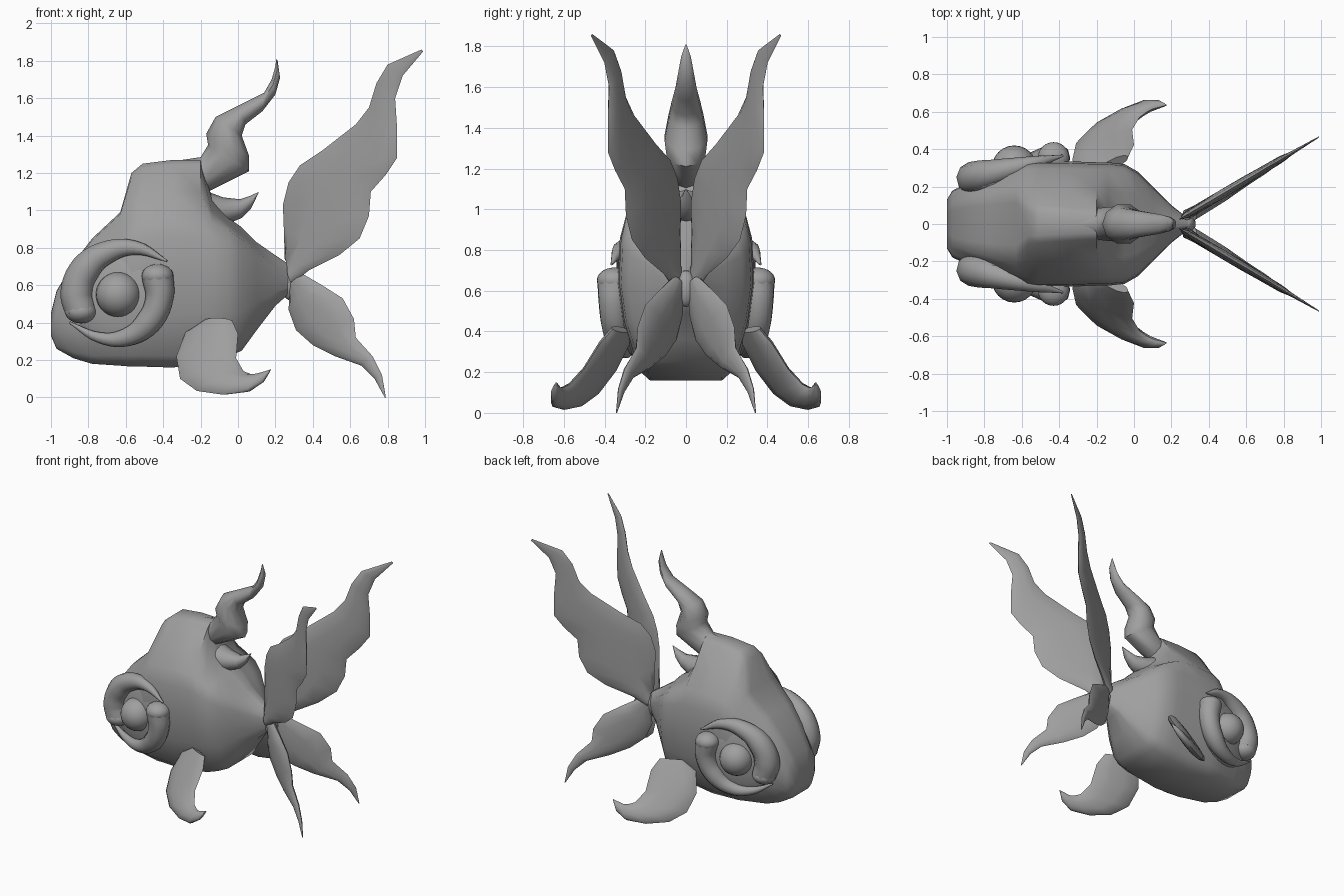
import bpy, bmesh, math
from mathutils import Vector

cube = bpy.data.objects.get("Cube")
if cube:
    bpy.data.objects.remove(cube, do_unlink=True)

grey = bpy.data.materials.new("plain grey")
grey.use_nodes = True
grey.diffuse_color = (0.35, 0.35, 0.35, 1)
shader = next(n for n in grey.node_tree.nodes if n.type == 'BSDF_PRINCIPLED')
shader.inputs["Base Color"].default_value = grey.diffuse_color


def finish(obj, angle=50):
    """Give the object its material and smooth shading."""
    obj.data.materials.clear()
    obj.data.materials.append(grey)
    bpy.ops.object.select_all(action='DESELECT')
    obj.select_set(True)
    bpy.context.view_layer.objects.active = obj
    bpy.ops.object.shade_smooth_by_angle(angle=math.radians(angle))
    return obj


def skin(name, rings):
    """Bridge a series of equal closed rings and cap both ends."""
    bm = bmesh.new()
    loops = [[bm.verts.new(p) for p in ring] for ring in rings]
    count = len(loops[0])
    for a, b in zip(loops, loops[1:]):
        for i in range(count):
            j = (i + 1) % count
            bm.faces.new((a[i], a[j], b[j], b[i]))
    bm.faces.new(loops[0])
    bm.faces.new(loops[-1])
    bmesh.ops.recalc_face_normals(bm, faces=bm.faces)
    mesh = bpy.data.meshes.new(name)
    bm.to_mesh(mesh)
    bm.free()
    obj = bpy.data.objects.new(name, mesh)
    bpy.context.collection.objects.link(obj)
    return finish(obj)


def fin(name, spans, plane=(0, 0, 0), side=1, sides=10):
    """Lens-shaped fin: spans are (edge x, z, other edge x, z, half thickness),
    laid on the slanted plane y = a + b*x + c*z."""
    a, b, c = plane
    normal = Vector((-b, 1, -c)).normalized()
    rings = []
    for x1, z1, x2, z2, thick in spans:
        p = Vector((x1, a + b * x1 + c * z1, z1))
        q = Vector((x2, a + b * x2 + c * z2, z2))
        ring = []
        for i in range(sides):
            t = math.tau * i / sides
            v = (p + q) / 2 + (p - q) / 2 * math.cos(t) + normal * thick * math.sin(t)
            ring.append((v.x, v.y * side, v.z))
        rings.append(ring)
    return skin(name, rings)


def eye_y(x):
    """Depth of the eye plane, which turns inward toward the snout."""
    return 0.3 + 0.25 * (x + 0.64)


def ball(name, x, y, z, scale, turn=0):
    bpy.ops.mesh.primitive_uv_sphere_add(segments=24, ring_count=14, radius=1,
                                         location=(x, y, z), rotation=(0, 0, turn))
    obj = bpy.context.object
    obj.name = name
    obj.scale = scale
    return finish(obj)


def swirl(name, points, side):
    """Tapering curl around the eye with a domed thick end."""
    curve = bpy.data.curves.new(name, 'CURVE')
    curve.dimensions = '3D'
    curve.bevel_depth = 1
    curve.bevel_resolution = 3
    curve.use_fill_caps = True
    spline = curve.splines.new('BEZIER')
    spline.resolution_u = 5
    spline.bezier_points.add(len(points) - 1)
    for bp, (x, z, r) in zip(spline.bezier_points, points):
        bp.co = (x, side * eye_y(x), z)
        bp.radius = r
        bp.handle_left_type = bp.handle_right_type = 'AUTO'
    obj = bpy.data.objects.new(name, curve)
    bpy.context.collection.objects.link(obj)
    bpy.ops.object.select_all(action='DESELECT')
    obj.select_set(True)
    bpy.context.view_layer.objects.active = obj
    bpy.ops.object.convert(target='MESH')
    finish(bpy.context.object)
    x, z, r = points[0]
    ball(name + "_end", x, side * eye_y(x), z, (r, r, r * 0.75))


# Body: x, belly z, shoulder z, back z, half width, back half width
stations = [
    (-1.0, .33, .40, .45, .13, .08), (-.97, .26, .50, .57, .18, .12),
    (-.88, .21, .62, .72, .22, .15), (-.78, .18, .73, .85, .26, .17),
    (-.63, .17, .86, .99, .31, .19), (-.57, .165, .92, 1.2, .33, .11),
    (-.51, .165, .94, 1.25, .335, .1), (-.35, .16, .95, 1.27, .335, .09),
    (-.2, .18, .95, 1.27, .33, .08), (-.14, .19, .93, 1.07, .33, .07),
    (-.05, .22, .89, .96, .32, .06), (.02, .25, .84, .91, .28, .05),
    (.1, .36, .78, .83, .2, .04), (.2, .49, .7, .76, .1, .03),
    (.29, .57, .65, .7, .03, .015),
]
rings = []
for x, low, shoulder, top, w, tw in stations:
    rise, crest = shoulder - low, top - shoulder
    half = [(0, low), (.53 * w, low), (.74 * w, low + .08 * rise),
            (.92 * w, low + .35 * rise), (w, low + .62 * rise),
            (.97 * w, low + .88 * rise), (.88 * w, shoulder + .06 * crest),
            ((w + tw) * .45, shoulder + .45 * crest),
            (tw, top - .08 * crest), (tw * .6, top), (0, top)]
    full = half + [(-y, z) for y, z in half[-2:0:-1]]
    rings.append([(x, y, z) for y, z in full])
skin("body", rings)

# Wavy crest on the back and the small spike behind it
fin("dorsal_crest", [
    (-.3, 1.27, -.3, 1.05, .07), (-.2, 1.285, -.16, 1.1, .09),
    (-.16, 1.35, .06, 1.21, .1), (-.17, 1.41, .06, 1.29, .11),
    (-.12, 1.5, .02, 1.4, .09), (0, 1.56, .04, 1.46, .075),
    (.14, 1.63, .13, 1.53, .055), (.18, 1.7, .2, 1.62, .04),
    (.2, 1.77, .225, 1.71, .025), (.205, 1.81, .212, 1.8, .004)])
fin("dorsal_spike", [
    (-.16, 1.1, -.12, .92, .1), (-.08, 1.07, -.05, .93, .08),
    (.01, 1.06, .02, .96, .05), (.07, 1.08, .07, 1.01, .03),
    (.112, 1.1, .108, 1.09, .004)])

upper_tail = [
    (.27, .7, .29, .61, .03), (.25, .74, .38, .68, .025),
    (.245, .9, .54, .76, .025), (.24, 1.03, .65, .85, .025),
    (.27, 1.15, .7, .97, .025), (.33, 1.24, .71, 1.1, .025),
    (.45, 1.32, .79, 1.19, .022), (.63, 1.46, .85, 1.28, .02),
    (.7, 1.55, .85, 1.45, .018), (.74, 1.68, .84, 1.6, .015),
    (.8, 1.78, .88, 1.72, .01), (.98, 1.86, .99, 1.85, .003)]
lower_tail = [
    (.28, .61, .33, .67, .03), (.27, .47, .45, .6, .03),
    (.31, .36, .56, .53, .03), (.4, .28, .62, .42, .025),
    (.52, .22, .63, .32, .022), (.66, .17, .72, .22, .018),
    (.73, .1, .77, .12, .012), (.785, 0, .79, 0, .003)]
side_fin = [
    (-.18, .41, -.03, .41, .03), (-.28, .35, 0, .34, .035),
    (-.33, .22, -.01, .21, .035), (-.31, .1, .03, .14, .035),
    (-.22, .035, .07, .125, .035), (-.08, .015, .1, .125, .03),
    (.05, .03, .13, .135, .025), (.13, .08, .16, .145, .015),
    (.17, .14, .175, .15, .004)]
upper_swirl = [
    (-.84, .46, .085), (-.86, .56, .09), (-.81, .69, .085),
    (-.7, .775, .065), (-.55, .8, .04), (-.38, .73, .006)]
lower_swirl = [
    (-.43, .65, .085), (-.42, .53, .075), (-.48, .4, .07),
    (-.6, .32, .05), (-.74, .32, .03), (-.9, .4, .006)]

# Paired parts
for side, label in ((1, "left"), (-1, "right")):
    fin(label + "_upper_tail", upper_tail, (-.118, .59, 0), side)
    fin(label + "_lower_tail", lower_tail, (-.147, .62, 0), side)
    fin(label + "_side_fin", side_fin, (.65, .49, -.67), side)
    ball(label + "_eye", -.64, side * .3, .55, (.12, .12, .12))
    ball(label + "_eye_socket", -.64, side * .25, .55, (.28, .07, .27), side * .25)
    swirl(label + "_upper_swirl", upper_swirl, side)
    swirl(label + "_lower_swirl", lower_swirl, side)

# Joint where the tail fins meet
ball("tail_joint", .28, 0, .61, (.05, .05, .09))
